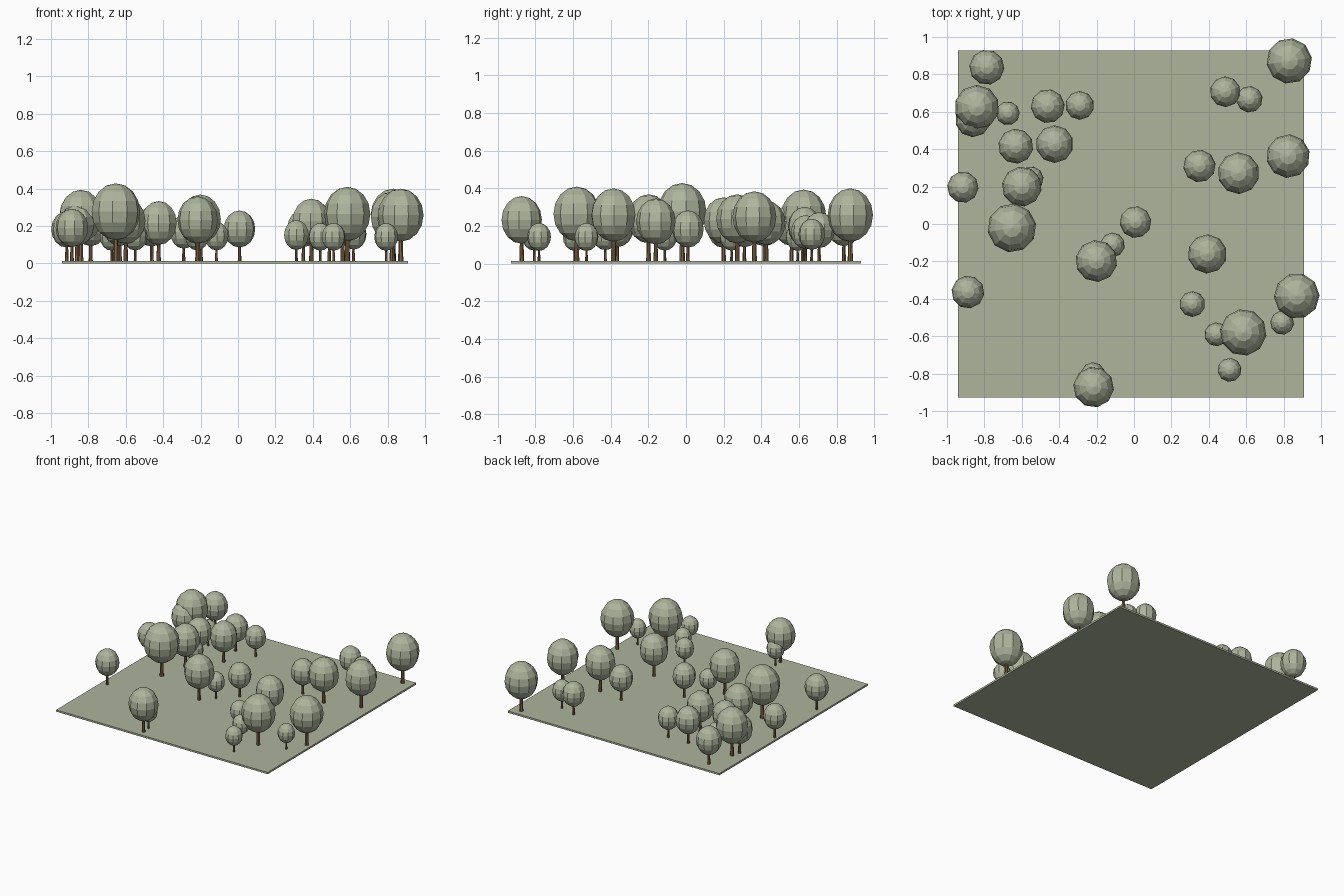
import bpy, bmesh, math, random
from mathutils import Matrix

random.seed(4)


def material(name, rgb):
    m = bpy.data.materials.new(name)
    m.diffuse_color = (*rgb, 1)
    return m


SAGE = material("sage_green", (0.42, 0.46, 0.335))
BARK = material("bark_brown", (0.21, 0.125, 0.06))
GROUND_TOP = 0.014


def make_object(name, bm, mat):
    mesh = bpy.data.meshes.new(name)
    bm.to_mesh(mesh)
    bm.free()
    mesh.materials.append(mat)
    obj = bpy.data.objects.new(name, mesh)
    bpy.context.collection.objects.link(obj)
    return obj


# Thin square lawn
bm = bmesh.new()
bmesh.ops.create_cube(bm, size=1, matrix=Matrix.Translation((-0.016, 0.0, GROUND_TOP / 2))
                      @ Matrix.Diagonal((1.85, 1.855, GROUND_TOP, 1)))
make_object("lawn", bm, SAGE)


# A tree: tapered trunk and a tall faceted crown, all in proportion to crown radius r
def tree(i, x, y, r):
    turn = Matrix.Rotation(random.uniform(0, math.tau), 4, 'Z')
    height = 1.3 * r
    bm = bmesh.new()
    bmesh.ops.create_cone(bm, cap_ends=True, segments=7, radius1=0.12 * r, radius2=0.08 * r,
                          depth=height,
                          matrix=Matrix.Translation((x, y, GROUND_TOP + height / 2)) @ turn)
    make_object(f"trunk_{i}", bm, BARK)

    bm = bmesh.new()
    bmesh.ops.create_uvsphere(bm, u_segments=10, v_segments=8, radius=r,
                              matrix=Matrix.Translation((x, y, GROUND_TOP + 2.0 * r)) @ turn
                              @ Matrix.Diagonal((1, 1, 1.16, 1)))
    make_object(f"crown_{i}", bm, SAGE)


# x, y and crown radius of every tree
TREES = [
    (-0.787, 0.838, 0.094), (-0.840, 0.624, 0.120), (-0.861, 0.560, 0.096),
    (-0.675, 0.592, 0.064), (-0.461, 0.630, 0.091), (-0.290, 0.634, 0.077),
    (-0.632, 0.416, 0.094), (-0.424, 0.427, 0.101), (-0.550, 0.242, 0.066),
    (-0.600, 0.200, 0.107), (-0.915, 0.197, 0.084), (-0.653, -0.021, 0.131),
    (0.008, 0.010, 0.085), (-0.115, -0.112, 0.066), (-0.201, -0.198, 0.112),
    (-0.888, -0.364, 0.088), (-0.216, -0.872, 0.109), (-0.219, -0.805, 0.066),
    (0.312, -0.428, 0.069), (0.392, -0.160, 0.105), (0.440, -0.590, 0.064),
    (0.584, -0.580, 0.125), (0.792, -0.528, 0.064), (0.870, -0.385, 0.122),
    (0.511, -0.780, 0.064), (0.824, 0.363, 0.117), (0.559, 0.272, 0.112),
    (0.350, 0.310, 0.087), (0.488, 0.707, 0.082), (0.617, 0.667, 0.071),
    (0.830, 0.872, 0.122),
]
for i, (x, y, r) in enumerate(TREES, 1):
    tree(i, x, y, r)
